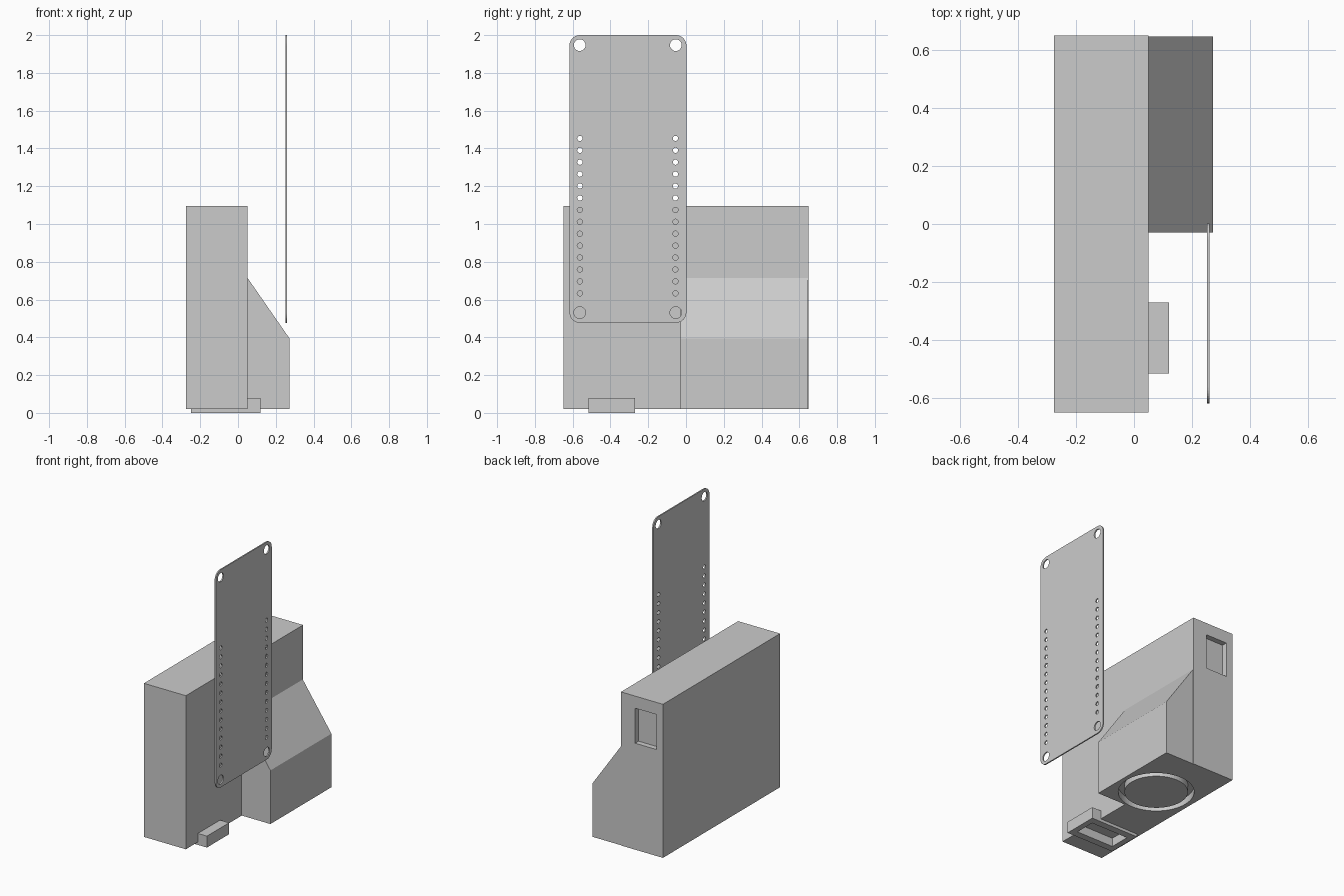
import bpy, bmesh, math
from mathutils import Matrix, Vector

if "Cube" in bpy.data.objects:
    bpy.data.objects.remove(bpy.data.objects["Cube"])

grey = bpy.data.materials.new("light_grey")
grey.diffuse_color = (0.6, 0.6, 0.6, 1)
grey.use_nodes = True
grey.node_tree.nodes["Principled BSDF"].inputs["Base Color"].default_value = grey.diffuse_color

# local (u, v, w) -> world axes for each drawing plane
PLANES = {
    "XY": Matrix(((1, 0, 0), (0, 1, 0), (0, 0, 1))),
    "XZ": Matrix(((1, 0, 0), (0, 0, -1), (0, 1, 0))),
    "YZ": Matrix(((0, 0, 1), (1, 0, 0), (0, 1, 0))),
}


def circle(u, v, r, n=24):
    return [(u + r * math.cos(2 * math.pi * i / n),
             v + r * math.sin(2 * math.pi * i / n)) for i in range(n)]


def rect(u0, u1, v0, v1):
    return [(u0, v0), (u1, v0), (u1, v1), (u0, v1)]


def rounded_rect(u0, u1, v0, v1, r, n=8):
    pts = []
    corners = ((u1 - r, v1 - r), (u0 + r, v1 - r), (u0 + r, v0 + r), (u1 - r, v0 + r))
    for k, (cu, cv) in enumerate(corners):
        for i in range(n + 1):
            a = (k + i / n) * math.pi / 2
            pts.append((cu + r * math.cos(a), cv + r * math.sin(a)))
    return pts


def prism(name, loops, plane, lo, hi):
    """Solid from 2D loops (outline first, then holes), spanning lo..hi on the third axis."""
    cu = bpy.data.curves.new(name, 'CURVE')
    cu.dimensions = '2D'
    cu.fill_mode = 'BOTH'
    cu.extrude = (hi - lo) / 2
    for pts in loops:
        sp = cu.splines.new('POLY')
        sp.points.add(len(pts) - 1)
        for p, (u, v) in zip(sp.points, pts):
            p.co = (u, v, 0, 1)
        sp.use_cyclic_u = True
    tmp = bpy.data.objects.new(name + "_curve", cu)
    bpy.context.collection.objects.link(tmp)
    dg = bpy.context.evaluated_depsgraph_get()
    me = bpy.data.meshes.new_from_object(tmp.evaluated_get(dg))
    bpy.data.objects.remove(tmp)
    axis = {"XY": (0, 0, 1), "XZ": (0, 1, 0), "YZ": (1, 0, 0)}[plane]
    me.transform(PLANES[plane].to_4x4())
    me.transform(Matrix.Translation(Vector(axis) * (lo + hi) / 2))
    bm = bmesh.new()
    bm.from_mesh(me)
    bmesh.ops.remove_doubles(bm, verts=bm.verts, dist=1e-5)
    bmesh.ops.recalc_face_normals(bm, faces=bm.faces)
    for f in bm.faces:
        f.smooth = False
        f.material_index = 0
    bm.to_mesh(me)
    bm.free()
    me.materials.clear()
    me.materials.append(grey)
    ob = bpy.data.objects.new(name, me)
    bpy.context.collection.objects.link(ob)
    return ob


def cut(ob, *cutters):
    for c in cutters:
        m = ob.modifiers.new("cut", 'BOOLEAN')
        m.operation = 'DIFFERENCE'
        m.solver = 'EXACT'
        m.object = c
    dg = bpy.context.evaluated_depsgraph_get()
    me = bpy.data.meshes.new_from_object(ob.evaluated_get(dg))
    ob.modifiers.clear()
    ob.data = me


# main case, side housing with sloped top, connector under the front end
case = prism("main_case", [rect(-0.275, 0.05, -0.648, 0.648)], "XY", 0.02, 1.095)
housing = prism("side_housing",
                [[(0.05, 0.02), (0.272, 0.02), (0.272, 0.395), (0.05, 0.715)]],
                "XZ", -0.03, 0.645)
connector = prism("connector_block", [rect(-0.25, 0.12, -0.515, -0.27)], "XY", 0.0, 0.08)

# recesses: round groove and slot underneath, window in the back end
groove = prism("groove_cutter", [circle(0, 0.22, 0.242, 64), circle(0, 0.22, 0.202, 64)],
               "XY", -0.05, 0.07)
slot = prism("slot_cutter", [rect(-0.21, 0.08, -0.465, -0.32)], "XY", -0.05, 0.06)
window = prism("window_cutter", [rect(-0.225, -0.06, 0.765, 1.01)], "XZ", 0.61, 0.75)
cut(case, groove, slot, window)
cut(housing, groove)
cut(connector, slot)
for c in (groove, slot, window):
    bpy.data.objects.remove(c)

# upright perforated plate: four corner holes and two rows of small holes
loops = [rounded_rect(-0.617, 0.002, 0.477, 2.0, 0.055)]
for y in (-0.563, -0.054):
    loops += [circle(y, z, 0.031) for z in (0.531, 1.947)]
for y in (-0.562, -0.056):
    loops += [circle(y, 0.633 + i * 0.0631, 0.014, 16) for i in range(14)]
prism("perforated_plate", loops, "YZ", 0.251, 0.26)
